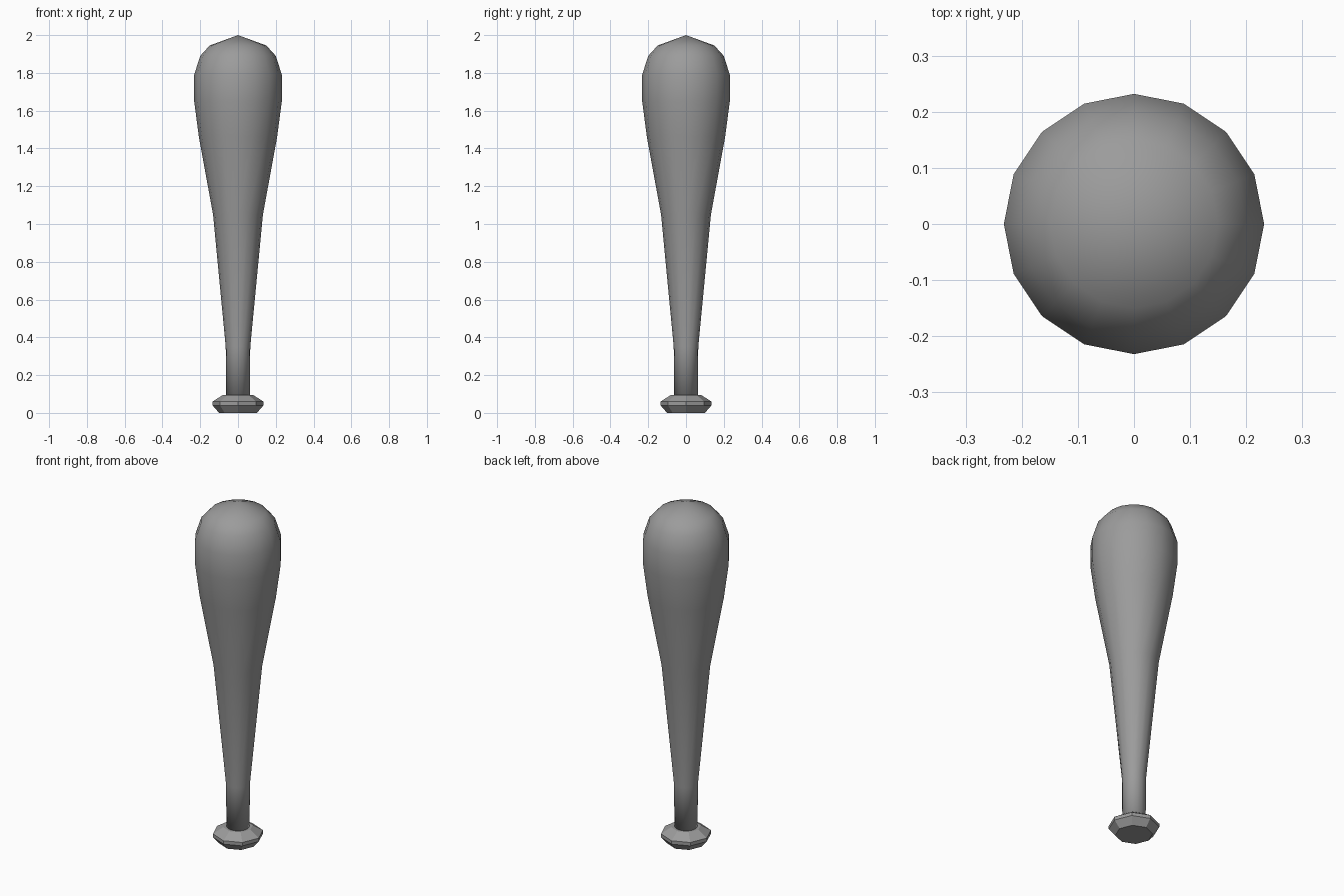
import bpy
import bmesh
import math

cube = bpy.data.objects.get("Cube")
if cube:
    bpy.data.objects.remove(cube, do_unlink=True)

grey = bpy.data.materials.new("plain_grey")
grey.use_nodes = True
colour = (0.33, 0.33, 0.33, 1)
grey.diffuse_color = colour
grey.node_tree.nodes["Principled BSDF"].inputs["Base Color"].default_value = colour


def lathe(name, profile, sides, smooth):
    """Spin (radius, height) points round z; a zero radius closes to a point."""
    bm = bmesh.new()
    rings = []
    for r, z in profile:
        count = sides if r else 1
        rings.append([bm.verts.new((r * math.cos(math.tau * i / sides),
                                    r * math.sin(math.tau * i / sides), z))
                      for i in range(count)])
    for low, high in zip(rings, rings[1:]):
        for i in range(sides):
            j = (i + 1) % sides
            if len(high) == 1:
                bm.faces.new((low[i], low[j], high[0]))
            else:
                bm.faces.new((low[i], low[j], high[j], high[i]))
    for ring, flip in ((rings[0], True), (rings[-1], False)):
        if len(ring) > 1:
            bm.faces.new(ring[::-1] if flip else ring)
    for face in bm.faces:
        face.smooth = smooth
    mesh = bpy.data.meshes.new(name)
    bm.to_mesh(mesh)
    bm.free()
    mesh.materials.append(grey)
    obj = bpy.data.objects.new(name, mesh)
    bpy.context.collection.objects.link(obj)
    return obj


# Handle swelling into the rounded barrel
lathe("handle_and_barrel",
      [(0.062, 0.07), (0.065, 0.35), (0.132, 1.05), (0.207, 1.46),
       (0.232, 1.65), (0.232, 1.79), (0.2, 1.89), (0.15, 1.945), (0, 2)],
      16, True)

# Faceted knob at the foot
lathe("knob", [(0.1, 0), (0.135, 0.04), (0.135, 0.06), (0.08, 0.095)], 8, False)
